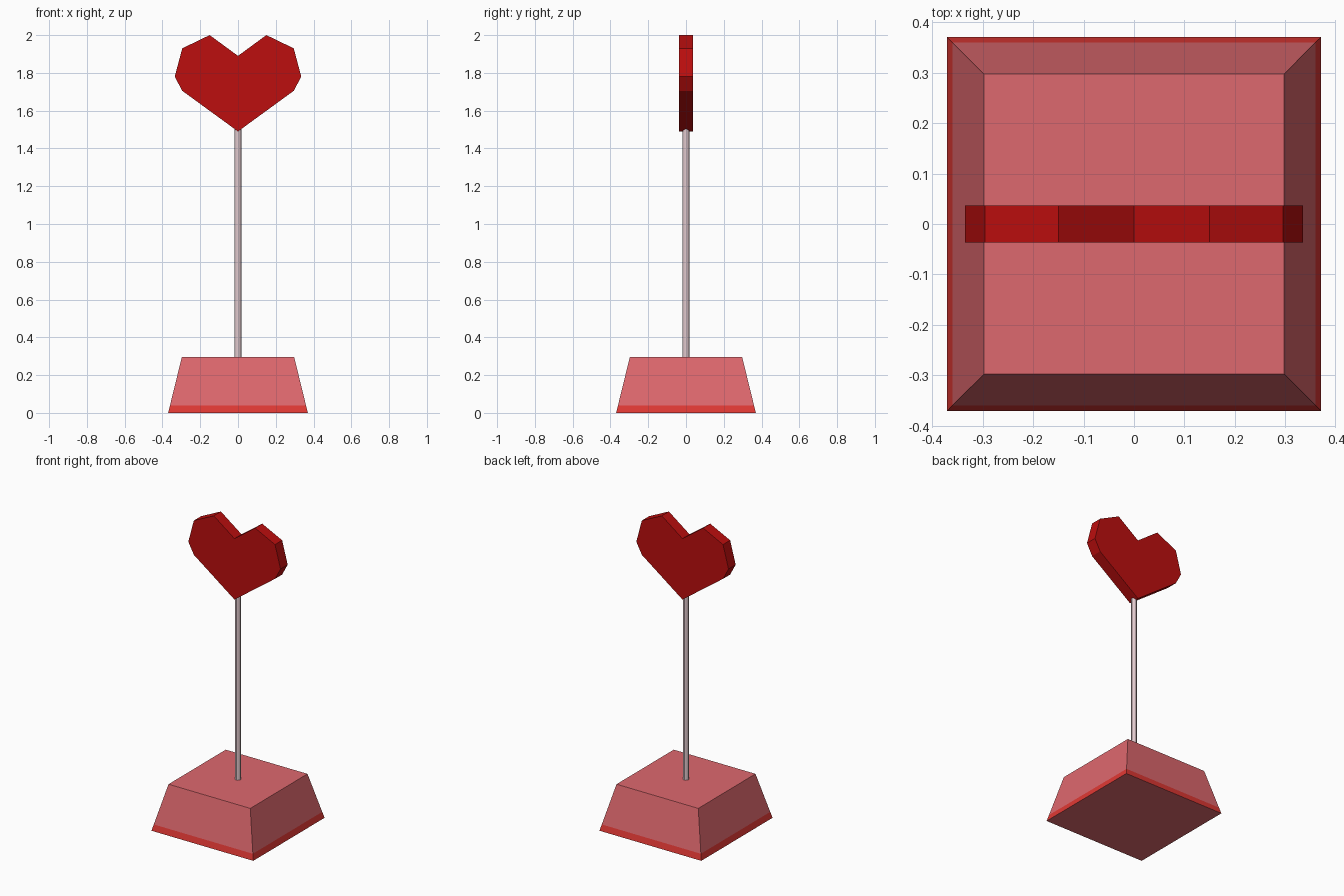
import bpy, bmesh

if "Cube" in bpy.data.objects:
    bpy.data.objects.remove(bpy.data.objects["Cube"])


def material(name, rgb):
    # sRGB 0-255 to linear
    lin = [(c / 255 / 12.92) if c / 255 <= 0.04045 else ((c / 255 + 0.055) / 1.055) ** 2.4 for c in rgb]
    m = bpy.data.materials.new(name)
    m.diffuse_color = (*lin, 1)
    m.use_nodes = True
    m.node_tree.nodes["Principled BSDF"].inputs["Base Color"].default_value = m.diffuse_color
    return m


pink = material("pink", (222, 104, 110))
bright_red = material("bright red", (224, 56, 52))
deep_red = material("deep red", (188, 14, 14))
pale = material("pale pink grey", (226, 202, 206))


def finish(name, bm, *mats):
    bmesh.ops.recalc_face_normals(bm, faces=bm.faces[:])
    me = bpy.data.meshes.new(name)
    bm.to_mesh(me)
    bm.free()
    for m in mats:
        me.materials.append(m)
    ob = bpy.data.objects.new(name, me)
    bpy.context.collection.objects.link(ob)
    return ob


# Tapered base, with a red band around the bottom edge
bm = bmesh.new()
rings = []
for half, z in ((0.37, 0), (0.36, 0.04), (0.297, 0.297)):
    rings.append([bm.verts.new((sx * half, sy * half, z))
                  for sx, sy in ((-1, -1), (1, -1), (1, 1), (-1, 1))])
for level, (low, high) in enumerate(zip(rings, rings[1:])):
    for i in range(4):
        j = (i + 1) % 4
        f = bm.faces.new((low[i], low[j], high[j], high[i]))
        f.material_index = 1 if level == 0 else 0
bm.faces.new(rings[0])
bm.faces.new(rings[-1])
finish("base", bm, pink, bright_red)

# Thin pole
bpy.ops.mesh.primitive_cylinder_add(vertices=12, radius=0.0175, depth=1.21,
                                    location=(0, 0, 0.295 + 0.605))
pole = bpy.context.object
pole.name = "pole"
pole.data.materials.append(pale)
bpy.ops.object.shade_smooth_by_angle()

# Faceted heart: mirrored outline, extruded
half = [(0.295, 1.705), (0.335, 1.78), (0.295, 1.93), (0.15, 2.0)]
outline = [(0, 1.49)] + half + [(0, 1.89)] + [(-x, z) for x, z in reversed(half)]
bm = bmesh.new()
face = bm.faces.new([bm.verts.new((x, -0.037, z)) for x, z in outline])
ext = bmesh.ops.extrude_face_region(bm, geom=[face])
bmesh.ops.translate(bm, vec=(0, 0.074, 0),
                    verts=[g for g in ext["geom"] if isinstance(g, bmesh.types.BMVert)])
finish("heart", bm, deep_red)
